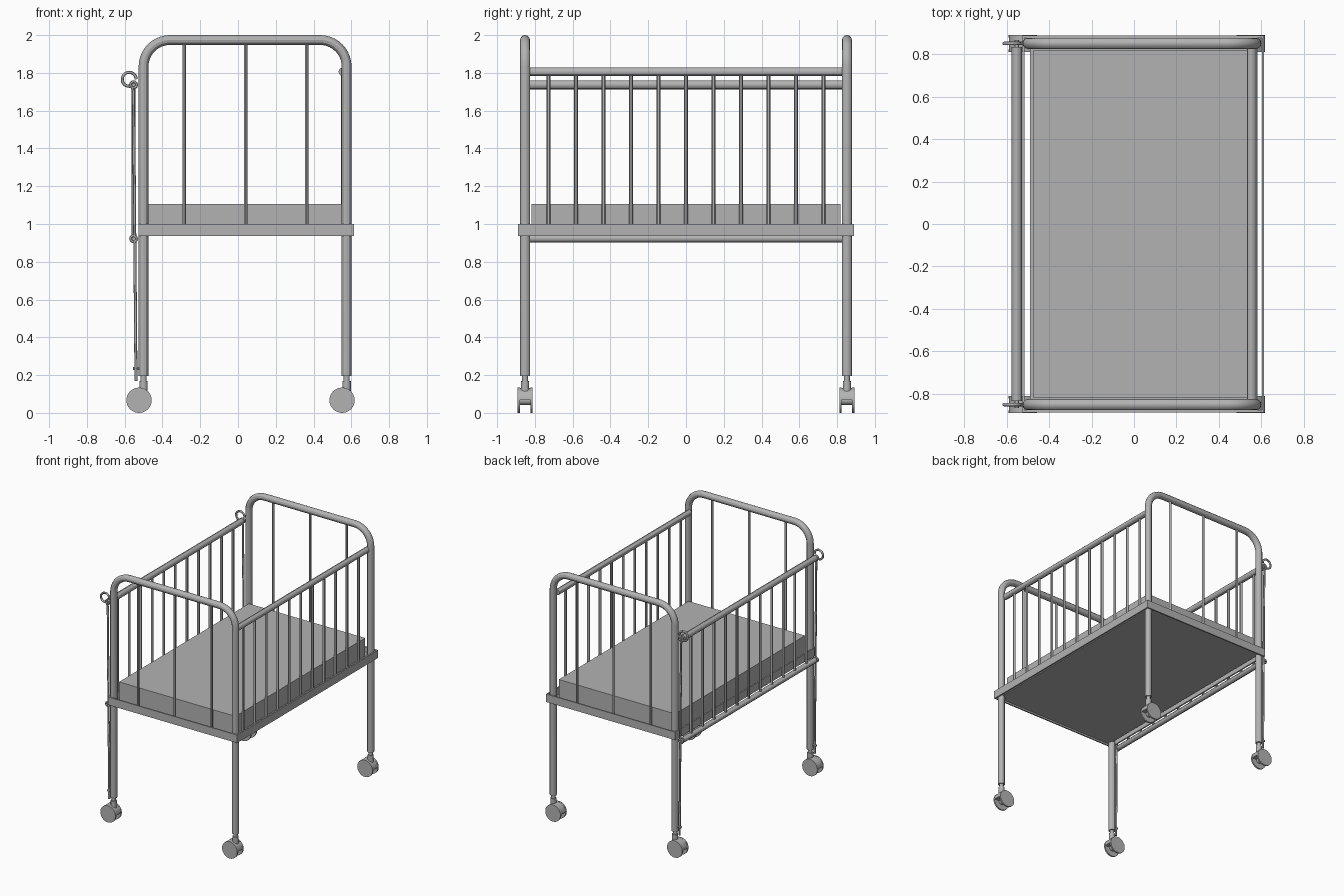
import bpy, bmesh
from math import sin, cos, pi
from mathutils import Vector, Matrix

old = bpy.data.objects.get("Cube")
if old:
    bpy.data.objects.remove(old, do_unlink=True)

grey = bpy.data.materials.new("painted_grey")
grey.use_nodes = True
COLOUR = (0.45, 0.45, 0.45, 1)
grey.diffuse_color = COLOUR
grey.node_tree.nodes["Principled BSDF"].inputs["Base Color"].default_value = COLOUR


def finish(obj):
    obj.data.materials.append(grey)
    bpy.ops.object.select_all(action="DESELECT")
    obj.select_set(True)
    bpy.context.view_layer.objects.active = obj
    if obj.type == "CURVE":
        bpy.ops.object.convert(target="MESH")
    bpy.ops.object.shade_smooth_by_angle()
    return bpy.context.object


def tubes(name, paths, radius, closed=False):
    """Round tubes swept along one or more paths."""
    cu = bpy.data.curves.new(name, "CURVE")
    cu.dimensions = "3D"
    cu.bevel_depth = radius
    cu.bevel_resolution = 4
    cu.use_fill_caps = True
    for path in paths:
        sp = cu.splines.new("POLY")
        sp.points.add(len(path) - 1)
        for p, co in zip(sp.points, path):
            p.co = (*co, 1)
        sp.use_cyclic_u = closed
    obj = bpy.data.objects.new(name, cu)
    bpy.context.collection.objects.link(obj)
    return finish(obj)


def mesh_object(name, bm):
    me = bpy.data.meshes.new(name)
    bmesh.ops.recalc_face_normals(bm, faces=bm.faces)
    bm.to_mesh(me)
    bm.free()
    obj = bpy.data.objects.new(name, me)
    bpy.context.collection.objects.link(obj)
    return finish(obj)


def add_box(bm, x, y, z):
    lo, hi = Vector((x[0], y[0], z[0])), Vector((x[1], y[1], z[1]))
    mat = Matrix.Translation((lo + hi) / 2) @ Matrix.Diagonal((*(hi - lo), 1))
    bmesh.ops.create_cube(bm, size=1, matrix=mat)


def boxes(name, items):
    bm = bmesh.new()
    for item in items:
        add_box(bm, *item)
    return mesh_object(name, bm)


def arc(cx, cz, r, a0, a1, y, n=10):
    angles = [a0 + (a1 - a0) * i / n for i in range(n + 1)]
    return [(cx + r * cos(a), y, cz + r * sin(a)) for a in angles]


LEFT, RIGHT = 0.575, -0.50     # leg positions in x
END = 0.852                    # end frame position in y
TUBE = 0.026
TOP = 2 - TUBE
BEND = 0.14
DROP, FIXED = -0.553, 0.555    # side rail positions in x
sides = {"front": -1, "back": 1}

# Arched end frames with legs, and their thin upright bars
for label, s in sides.items():
    y = s * END
    path = [(RIGHT, y, 0.195)]
    path += arc(RIGHT + BEND, TOP - BEND, BEND, pi, pi / 2, y)
    path += arc(LEFT - BEND, TOP - BEND, BEND, pi / 2, 0, y)
    path += [(LEFT, y, 0.195)]
    tubes(label + "_arch", [path], TUBE)
    bars = [[(x, y, 0.96), (x, y, TOP)] for x in (-0.285, 0.04, 0.363)]
    tubes(label + "_arch_bars", bars, 0.009)

# Bed frame strips, base panel and mattress
Z = (0.937, 1.0)
X0, X1, Y1, T = -0.527, 0.614, 0.889, 0.011
boxes("bed_frame", [
    ((X0, X1), (-Y1, -Y1 + T), Z), ((X0, X1), (Y1 - T, Y1), Z),
    ((X0, X0 + T), (-Y1 + T, Y1 - T), Z), ((X1 - T, X1), (-Y1 + T, Y1 - T), Z)])
boxes("base_panel", [((-0.49, 0.582), (-0.875, 0.875), (0.948, 0.962))])
boxes("mattress", [((-0.477, 0.55), (-0.818, 0.818), (0.962, 1.106))])

# Side rails and slats
slat_ys = [0.1455 * (i - 5) for i in range(11)]


def rail(name, x, z, r):
    tubes(name, [[(x, -0.835, z), (x, 0.835, z)]], r)


rail("fixed_side_rail", FIXED, 1.806, 0.023)
rail("drop_side_top_rail", DROP, 1.737, 0.024)
rail("drop_side_bottom_rail", DROP, 0.922, 0.021)
tubes("fixed_side_slats", [[(FIXED, y, 0.955), (FIXED, y, 1.806)] for y in slat_ys], 0.01)
tubes("drop_side_slats", [[(DROP, y, 0.922), (DROP, y, 1.737)] for y in slat_ys], 0.01)

# Guide rods with hooked tops, eyelets and lower brackets for the drop side
for label, s in sides.items():
    y = s * END
    hook = arc(-0.576, 1.766, 0.037, 0, 1.6 * pi, y, 20)
    tubes(label + "_guide_rod", [hook + [(-0.553, y, 1.70), (-0.54, y, 0.17)]], 0.008)
    for z in (1.737, 0.922):
        tubes(label + "_eyelet", [arc(DROP, z, 0.016, 0, 2 * pi * 15 / 16, y, 15)], 0.007, True)
        tubes(label + "_rail_pin", [[(DROP, s * 0.83, z), (DROP, s * 0.868, z)]], 0.01)
    tubes(label + "_rod_bracket", [[(-0.555, y, 0.235), (RIGHT, y, 0.235)]], 0.008)


# Twin-disc casters
def add_drum(bm, centre, r, y0, y1, half=False):
    mat = Matrix.Translation((centre[0], centre[1] + (y0 + y1) / 2, centre[2]))
    mat = mat @ Matrix.Rotation(pi / 2, 4, "X")
    made = bmesh.ops.create_cone(bm, cap_ends=True, segments=32, radius1=r, radius2=r,
                                 depth=abs(y1 - y0), matrix=mat)
    if half:
        verts = set(made["verts"])
        faces = {f for v in verts for f in v.link_faces}
        edges = {e for v in verts for e in v.link_edges}
        cut = bmesh.ops.bisect_plane(bm, geom=list(verts | faces | edges), plane_co=centre,
                                     plane_no=(0, 0, -1), clear_outer=True)
        rim = [e for e in cut["geom_cut"] if isinstance(e, bmesh.types.BMEdge)]
        bmesh.ops.holes_fill(bm, edges=rim)


def add_post(bm, x, y, r, z0, z1):
    bmesh.ops.create_cone(bm, cap_ends=True, segments=24, radius1=r, radius2=r,
                          depth=z1 - z0, matrix=Matrix.Translation((x, y, (z0 + z1) / 2)))


for label, s in sides.items():
    for side, x in (("left", LEFT), ("right", RIGHT)):
        y = s * END
        bm = bmesh.new()
        centre = Vector((x - 0.024, y, 0.067))
        add_drum(bm, centre, 0.066, -0.03, 0.03, half=True)
        add_drum(bm, centre, 0.025, -0.03, 0.03)
        for d in (-1, 1):
            add_drum(bm, centre, 0.067, d * 0.028, d * 0.04)
        add_post(bm, x, y, 0.022, 0.09, 0.17)
        add_post(bm, x, y, 0.016, 0.165, 0.2)
        mesh_object(f"{label}_{side}_caster", bm)
